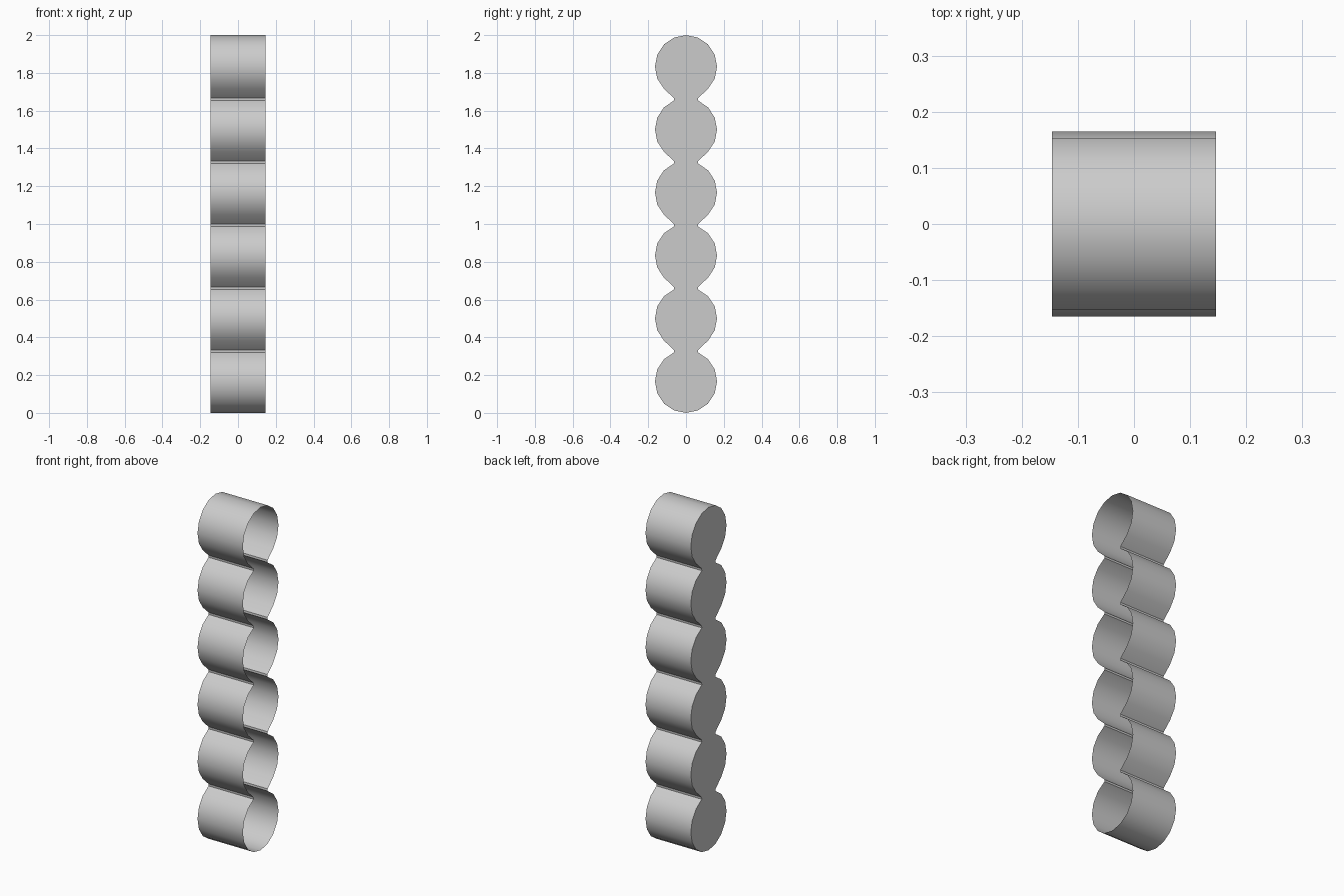
import bpy, bmesh
from math import sin, cos, radians

if "Cube" in bpy.data.objects:
    bpy.data.objects.remove(bpy.data.objects["Cube"])

CELLS, R, HALF = 6, 0.1645, 0.146
PITCH = 2.0 / CELLS
WAIST = 0.064

# Right half of the outline, top to bottom: rounded lobes pinched at each waist
half = []
for i in range(CELLS):
    top = 2.0 - i * PITCH
    mid = top - PITCH / 2
    first = 0 if i == 0 else 1
    last = 8 if i == CELLS - 1 else 6
    for k in range(first, last + 1):
        a = radians(22.5 * k)
        rz = PITCH / 2
        half.append((R * sin(a), mid + rz * cos(a)))
    if i < CELLS - 1:
        half.append((WAIST, top - PITCH))

bm = bmesh.new()


def column(x, side):
    return [bm.verts.new((x, side * y, z)) for y, z in half]


# Side walls, open towards +x
back = {s: column(-HALF, s) for s in (-1, 1)}
front = {s: column(HALF, s) for s in (-1, 1)}
for s in (-1, 1):
    for j in range(len(half) - 1):
        f = bm.faces.new((back[s][j], front[s][j], front[s][j + 1], back[s][j + 1]))
        f.smooth = True

# Flat closing panel on the -x side
for j in range(len(half) - 1):
    bm.faces.new((back[-1][j], back[1][j], back[1][j + 1], back[-1][j + 1]))

bmesh.ops.remove_doubles(bm, verts=bm.verts, dist=1e-4)
bmesh.ops.recalc_face_normals(bm, faces=bm.faces)

mesh = bpy.data.meshes.new("lobed_shell")
bm.to_mesh(mesh)
bm.free()
shell = bpy.data.objects.new("lobed_shell", mesh)
bpy.context.collection.objects.link(shell)
bpy.context.view_layer.objects.active = shell
shell.select_set(True)
bpy.ops.object.shade_smooth_by_angle(angle=radians(35))
